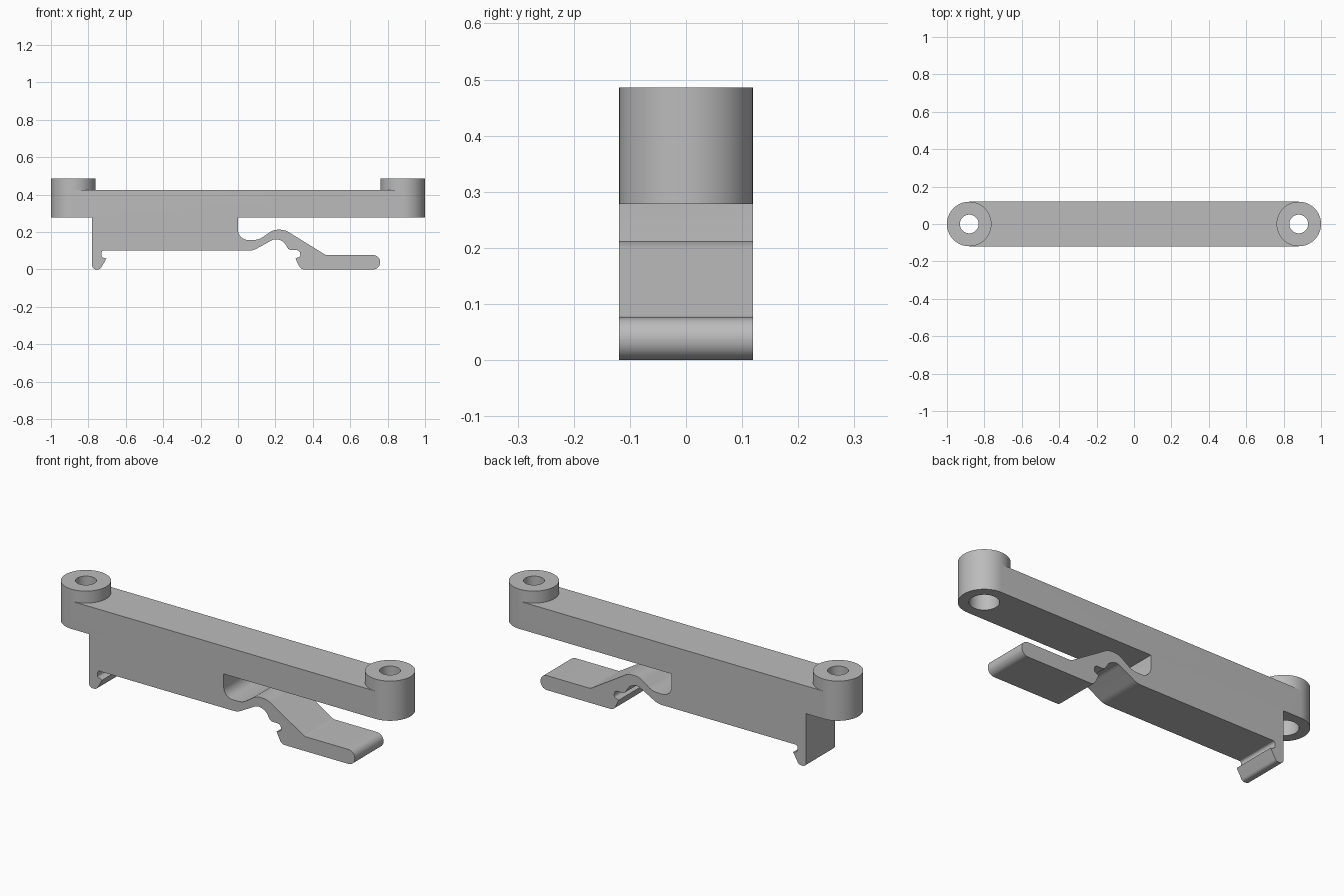
import bpy, bmesh
from math import pi, tan, cos, sin
from mathutils import Vector

cube = bpy.data.objects.get("Cube")
if cube:
    bpy.data.objects.remove(cube, do_unlink=True)

HALF = 0.119          # half width, also the boss radius
BOSS_X = 1 - HALF
BAR_LOW, BAR_TOP, BOSS_TOP = 0.278, 0.423, 0.486

plastic = bpy.data.materials.new("grey plastic")
plastic.use_nodes = True
plastic.diffuse_color = (0.5, 0.5, 0.5, 1)
plastic.node_tree.nodes["Principled BSDF"].inputs["Base Color"].default_value = (0.5, 0.5, 0.5, 1)


def finish(name, bm):
    bmesh.ops.recalc_face_normals(bm, faces=bm.faces)
    mesh = bpy.data.meshes.new(name)
    bm.to_mesh(mesh)
    bm.free()
    mesh.materials.append(plastic)
    obj = bpy.data.objects.new(name, mesh)
    bpy.context.collection.objects.link(obj)
    return obj


def fillet(corners, steps=8):
    """Round each (x, z, radius) corner of a closed outline."""
    out = []
    for i, (x, z, r) in enumerate(corners):
        p = Vector((x, z))
        a = Vector(corners[i - 1][:2]) - p
        b = Vector(corners[(i + 1) % len(corners)][:2]) - p
        if r == 0:
            out.append(p)
            continue
        half = a.angle(b) / 2
        reach = min(r / tan(half), 0.49 * a.length, 0.49 * b.length)
        r = reach * tan(half)
        a.normalize()
        b.normalize()
        mid = (a + b).normalized()
        centre = p + mid * (r / sin(half))
        side = (a - mid * a.dot(mid)).normalized()
        sweep = pi / 2 - half
        for k in range(steps + 1):
            t = sweep * (1 - 2 * k / steps)
            out.append(centre + (side * sin(t) - mid * cos(t)) * r)
    return out


def extrude_outline(name, points):
    bm = bmesh.new()
    face = bm.faces.new([bm.verts.new((p.x, -HALF, p.y)) for p in points])
    new = bmesh.ops.extrude_face_region(bm, geom=[face])["geom"]
    bmesh.ops.translate(bm, vec=(0, 2 * HALF, 0),
                        verts=[v for v in new if isinstance(v, bmesh.types.BMVert)])
    return finish(name, bm)


def turned(name, x, profile, sides=64):
    """Solid of revolution about a vertical axis, from (radius, z) pairs."""
    bm = bmesh.new()
    rings = [[bm.verts.new((x + r * cos(2 * pi * k / sides), r * sin(2 * pi * k / sides), z))
              for k in range(sides)] for r, z in profile]
    for low, high in zip(rings, rings[1:]):
        for k in range(sides):
            n = (k + 1) % sides
            bm.faces.new((low[k], low[n], high[n], high[k]))
    bm.faces.new(rings[0])
    bm.faces.new(rings[-1])
    return finish(name, bm)


def combine(target, other, operation):
    mod = target.modifiers.new(operation.lower(), 'BOOLEAN')
    mod.operation, mod.solver, mod.object = operation, 'EXACT', other
    bpy.context.view_layer.objects.active = target
    bpy.ops.object.modifier_apply(modifier=mod.name)
    bpy.data.objects.remove(other, do_unlink=True)


# Bar, block, fixed hook and sprung latch share one side outline
outline = [
    (-BOSS_X, BAR_TOP, 0), (-BOSS_X, BAR_LOW, 0), (-0.78, BAR_LOW, 0),
    # fixed hook
    (-0.78, 0, 0.026), (-0.737, 0, 0.02), (-0.704, 0.057, 0),
    (-0.73, 0.066, 0.012), (-0.73, 0.1, 0.016), (-0.705, 0.1, 0),
    # underside of the spring
    (0.08, 0.1, 0.09), (0.20, 0.166, 0.06), (0.245, 0.148, 0.05), (0.272, 0.103, 0.025),
    # latch notch and handle
    (0.328, 0.103, 0.018), (0.335, 0.07, 0.012), (0.307, 0.058, 0),
    (0.335, 0, 0.03), (0.76, 0, 0.037), (0.76, 0.076, 0.037), (0.47, 0.076, 0.03),
    # top of the spring and slot
    (0.25, 0.212, 0.09), (0.19, 0.212, 0.08), (0.11, 0.157, 0.09),
    (0, 0.157, 0.055), (0, BAR_LOW, 0),
    (BOSS_X, BAR_LOW, 0), (BOSS_X, BAR_TOP, 0),
]
body = extrude_outline("clip_body", fillet(outline))

# Screw bosses with holes that widen underneath
for x in (-BOSS_X, BOSS_X):
    combine(body, turned("boss", x, [(HALF, BAR_LOW), (HALF, BOSS_TOP)]), 'UNION')
    combine(body, turned("hole", x, [(0.069, 0.2), (0.069, 0.42), (0.05, 0.42), (0.05, 0.6)]),
            'DIFFERENCE')

bpy.ops.object.select_all(action='DESELECT')
body.select_set(True)
bpy.context.view_layer.objects.active = body
bpy.ops.object.shade_smooth_by_angle(angle=pi / 6)
